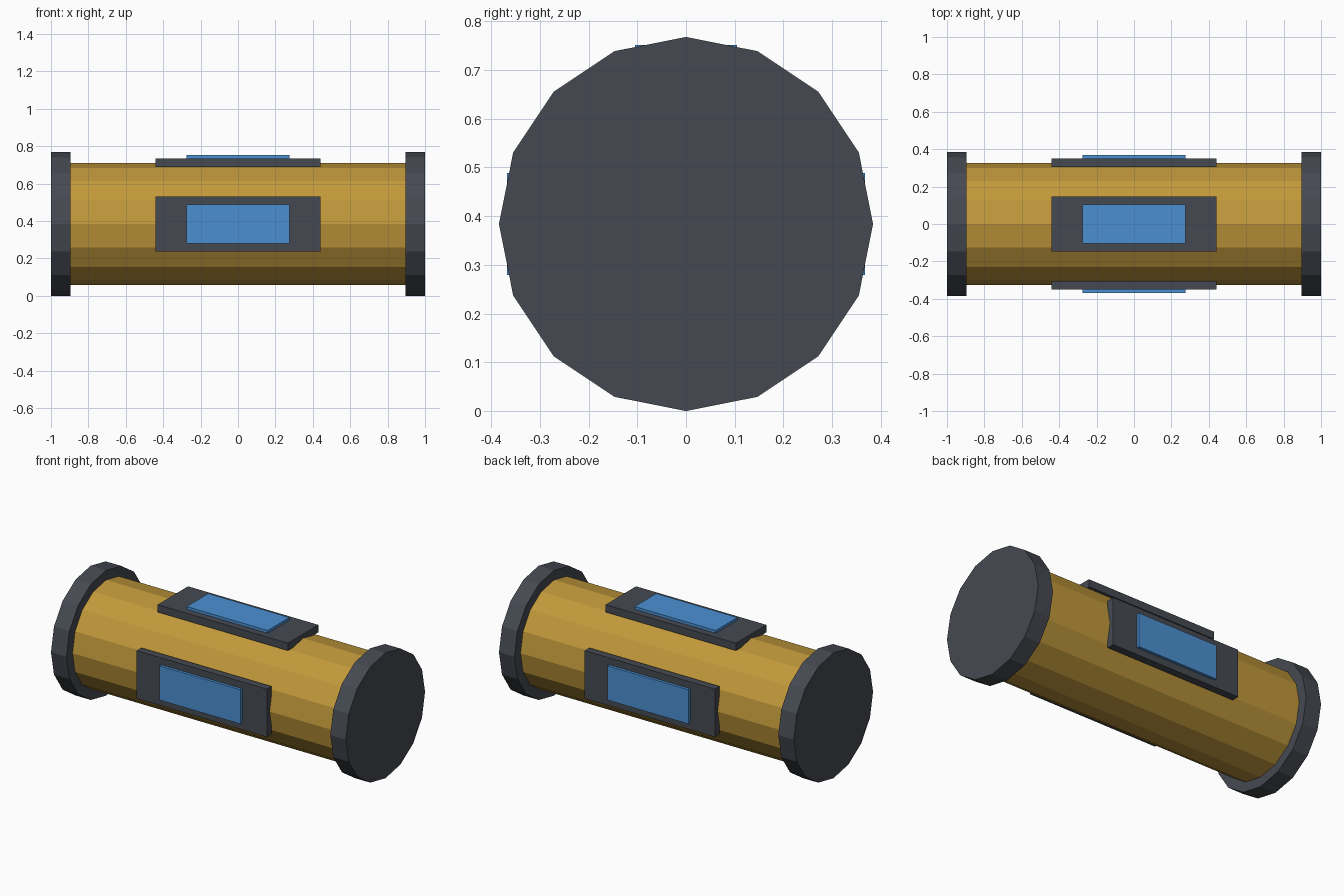
import bpy
from math import cos, sin, pi
from mathutils import Matrix, Vector

cube = bpy.data.objects.get("Cube")
if cube:
    bpy.data.objects.remove(cube, do_unlink=True)

CENTRE = Vector((0, 0, 0.384))
SIDES = 16


def material(name, rgb):
    mat = bpy.data.materials.new(name)
    mat.use_nodes = True
    colour = (*rgb, 1)
    mat.diffuse_color = colour
    mat.node_tree.nodes["Principled BSDF"].inputs["Base Color"].default_value = colour
    return mat


gold = material("gold", (0.54, 0.32, 0.045))
slate = material("dark slate", (0.060, 0.067, 0.083))
blue = material("screen blue", (0.069, 0.279, 0.645))


def add_mesh(name, verts, faces, mat):
    mesh = bpy.data.meshes.new(name)
    mesh.from_pydata(verts, [], faces)
    mesh.materials.append(mat)
    obj = bpy.data.objects.new(name, mesh)
    obj.location = CENTRE
    bpy.context.collection.objects.link(obj)
    return obj


def drum(name, x0, x1, radius, mat):
    """Flat-sided cylinder along x with a corner at the top."""
    angles = [2 * pi * i / SIDES for i in range(SIDES)]
    verts = [(x, radius * cos(a), radius * sin(a)) for x in (x0, x1) for a in angles]
    faces = [(i, (i + 1) % SIDES, SIDES + (i + 1) % SIDES, SIDES + i) for i in range(SIDES)]
    faces = [f[::-1] for f in faces]
    faces += [tuple(reversed(range(SIDES))), tuple(range(SIDES, 2 * SIDES))]
    return add_mesh(name, verts, faces, mat)


def plate(name, half_x, half_y, low, high, turn, mat):
    """Box standing off the axis, turned about x."""
    rot = Matrix.Rotation(turn, 3, 'X')
    outline = [(-half_x, -half_y), (half_x, -half_y), (half_x, half_y), (-half_x, half_y)]
    verts = [rot @ Vector((x, y, z)) for z in (low, high) for x, y in outline]
    faces = [(3, 2, 1, 0), (4, 5, 6, 7)]
    faces += [(i, (i + 1) % 4, (i + 1) % 4 + 4, i + 4) for i in range(4)]
    return add_mesh(name, verts, faces, mat)


# Barrel and end caps
drum("barrel", -0.9, 0.9, 0.325, gold)
drum("left_end_cap", 0.895, 1, 0.384, slate)
drum("right_end_cap", -1, -0.895, 0.384, slate)

# Framed screens on the top, front and back
for side, turn in (("top", 0), ("front", pi / 2), ("back", -pi / 2)):
    plate(side + "_frame", 0.442, 0.147, 0.305, 0.351, turn, slate)
    plate(side + "_screen", 0.275, 0.105, 0.34, 0.368, turn, blue)
